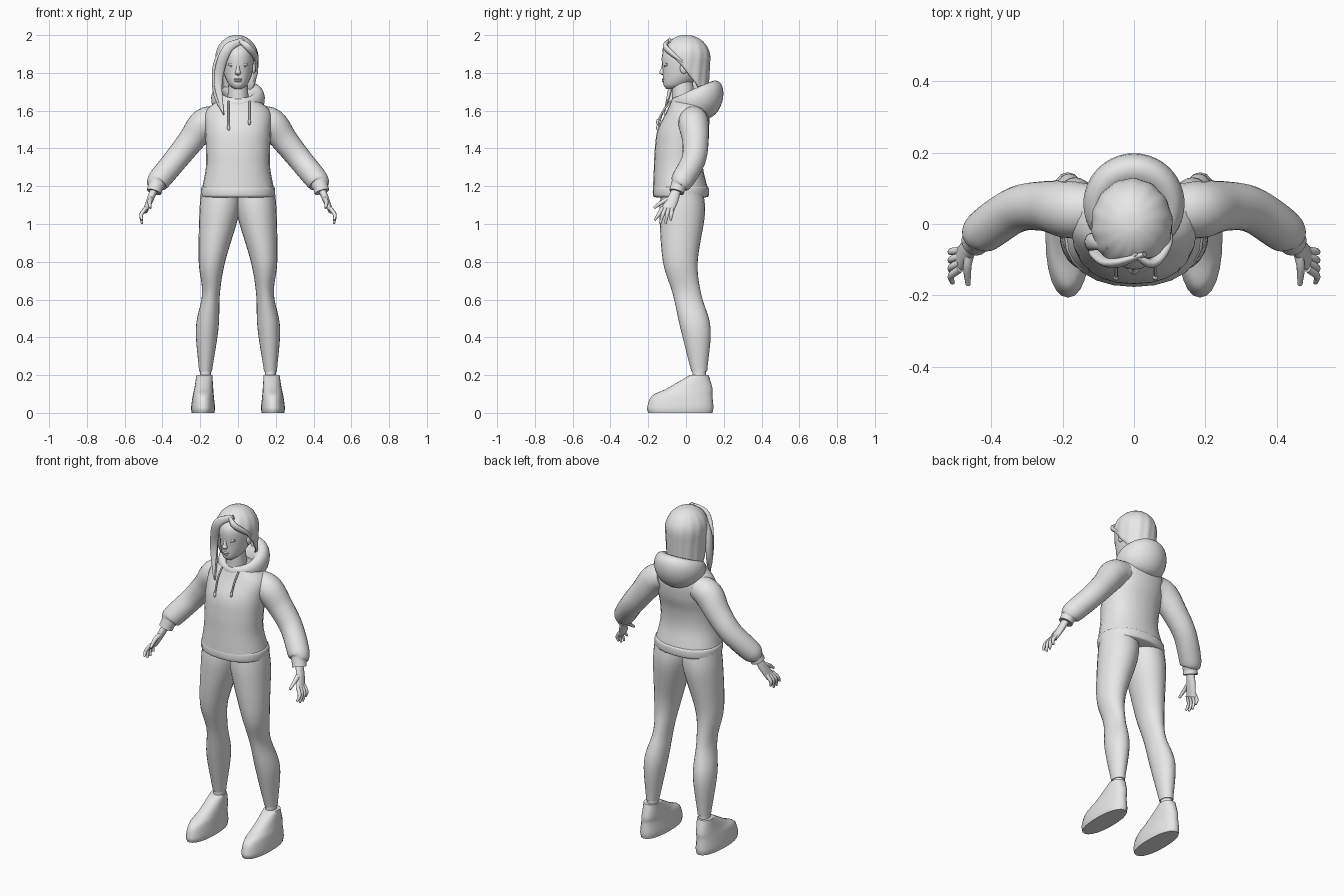
import bpy, bmesh, math
from mathutils import Vector

cube = bpy.data.objects.get("Cube")
if cube:
    bpy.data.objects.remove(cube, do_unlink=True)

colour = (0.8, 0.8, 0.8, 1)
grey = bpy.data.materials.new("light_grey")
grey.use_nodes = True
grey.diffuse_color = colour
grey.node_tree.nodes["Principled BSDF"].inputs["Base Color"].default_value = colour


def skin(name, rings, mirror=False, loop=False, open_end=False, thickness=0):
    """Joins rings of points into a smooth surface."""
    bm = bmesh.new()
    rows = [[bm.verts.new(point) for point in ring] for ring in rings]
    pairs = list(zip(rows, rows[1:]))
    if loop:
        pairs.append((rows[-1], rows[0]))
    else:
        bm.faces.new(rows[0])
        if not open_end:
            bm.faces.new(rows[-1])
    for low, high in pairs:
        for i in range(len(low)):
            bm.faces.new((low[i - 1], low[i], high[i], high[i - 1]))
    bmesh.ops.recalc_face_normals(bm, faces=bm.faces)
    mesh = bpy.data.meshes.new(name)
    bm.to_mesh(mesh)
    bm.free()
    mesh.shade_smooth()
    mesh.set_sharp_from_angle(angle=math.radians(60))
    mesh.materials.append(grey)
    obj = bpy.data.objects.new(name, mesh)
    bpy.context.collection.objects.link(obj)
    if thickness:
        obj.modifiers.new("thickness", "SOLIDIFY").thickness = thickness
    if mirror:
        obj.modifiers.new("mirror", "MIRROR").use_mirror_merge = False
    return obj


def circle(count):
    angles = [math.tau * i / count for i in range(count)]
    return [(math.cos(angle), math.sin(angle)) for angle in angles]


def spline(rows, steps=6):
    """Fills in rows along a smooth curve through the given ones."""
    rows = [Vector(row) for row in rows]
    padded = [rows[0] * 2 - rows[1]] + rows + [rows[-1] * 2 - rows[-2]]
    result = []
    for a, b, c, d in zip(padded, padded[1:], padded[2:], padded[3:]):
        for step in range(steps):
            t = step / steps
            result.append(b + (c - a) * t / 2 + (a * 2 - b * 5 + c * 4 - d) * t * t / 2
                          + (b * 3 - a - c * 3 + d) * t ** 3 / 2)
    return result + [rows[-1]]


def tube(name, rows, mirror=False, level=False, power=1, count=24):
    """Oval sections along a path: x, y, z, width radius, depth radius."""
    def bulge(value):
        return math.copysign(abs(value) ** power, value)
    rows = spline(rows)
    last = len(rows) - 1
    side, other = Vector((1, 0, 0)), Vector((0, 1, 0))
    rings = []
    for i, row in enumerate(rows):
        centre = Vector(row[:3])
        if not level:
            path = Vector(rows[min(i + 1, last)][:3]) - Vector(rows[max(i - 1, 0)][:3])
            side = path.cross(Vector((0, 1, 0))).normalized()
            other = path.cross(side).normalized()
        rings.append([centre + side * row[3] * bulge(c) + other * row[-1] * bulge(s)
                      for c, s in circle(count)])
    return skin(name, rings, mirror)


def body(name, rows, **options):
    """Level sections on the middle line: y, z, width radius, depth radius."""
    return tube(name, [(0, *row) for row in rows], level=True, **options)


def ball(name, x, y, z, wide, deep, high, mirror=False):
    angles = [math.pi * (i + .2) / 8.4 for i in range(9)]
    rows = [(x, y, z - high * math.cos(a), wide * math.sin(a), deep * math.sin(a)) for a in angles]
    return tube(name, rows, mirror, level=True, count=16)


# Sweatshirt and its ribbed hem
body("sweatshirt", [(-.03, 1.19, .19, .145), (-.04, 1.3, .17, .13), (-.035, 1.4, .17, .13),
                    (-.015, 1.5, .175, .135), (.01, 1.6, .17, .11), (0, 1.67, .08, .07)], power=.9)
body("hem", [(-.027, 1.14, .18, .13), (-.027, 1.15, .195, .147),
             (-.027, 1.19, .195, .147), (-.027, 1.2, .18, .13)], power=.9)

# Sleeves, gathered at the cuffs
tube("sleeve", [(.11, .04, 1.56, .07), (.18, .04, 1.53, .08), (.25, .05, 1.44, .07),
                (.33, .04, 1.34, .064), (.42, -.02, 1.23, .06), (.435, -.04, 1.2, .042),
                (.445, -.05, 1.17, .04)], mirror=True)

# Lowered hood, thick behind and thin at the throat
hood = []
for s, c in circle(48):
    back = (1 - s) / 2
    ring = []
    for across, up in circle(20):
        rise = up * (.03 + .07 * back)
        reach = across * (.02 + .04 * back) + .2 * rise * back
        ring.append((c * (.1 + reach), .2 * back - .065 - s * reach, 1.635 + .025 * back + rise))
    hood.append(ring)
skin("hood", hood, loop=True)

# Drawstrings with knotted ends
for x, end in ((-.05, 1.51), (.06, 1.54)):
    tube("drawstring", [(x, -.08, 1.65, .005), (x, -.12, 1.6, .005), (x, -.15, end, .005)], count=8)
    ball("drawstring_knot", x, -.15, end, .008, .008, .016)

# Leggings, ankles and shoes
tube("legging", [(.09, -.02, 1.18, .105, .11), (.1, -.02, 1.05, .105, .12),
                 (.138, -.03, .8, .07, .092), (.143, .005, .63, .047, .075),
                 (.163, .05, .45, .06, .08), (.172, .07, .22, .034, .042)], mirror=True, level=True)
tube("ankle", [(.172, .07, .15, .03, .036), (.172, .07, .25, .03, .036)], mirror=True, level=True)
tube("shoe", [(.185, -.03, 0, .06, .17), (.185, -.03, .03, .063, .175), (.184, -.02, .09, .056, .16),
              (.181, .02, .13, .05, .12), (.178, .07, .2, .042, .05)],
     mirror=True, level=True, power=.9)

# Hands
tube("palm", [(.445, -.05, 1.18, .02, .024), (.465, -.07, 1.13, .018, .03),
              (.49, -.1, 1.07, .013, .034)], mirror=True)
for i, finger in enumerate(("index", "middle", "ring", "little")):
    root, tip = .017 * i - .125, .028 * i - .165
    tube(finger + "_finger", [(.487, root, 1.085, .011), (.512, (root + tip) / 2, 1.05, .01),
                              (.508, tip, 1 + .009 * (i - 1.5) ** 2, .006)], mirror=True, count=10)
tube("thumb", [(.458, -.07, 1.14, .014), (.467, -.12, 1.12, .012), (.465, -.17, 1.085, .007)],
     mirror=True, count=10)

# Neck, head and ears
body("neck", [(-.01, 1.6, .06, .065), (-.02, 1.76, .05, .055)])
body("head", [(-.075, 1.715, .02, .03), (-.05, 1.74, .05, .07), (-.02, 1.8, .075, .103),
              (-.013, 1.9, .084, .113), (-.01, 1.96, .06, .07)])
ball("ear", .083, -.012, 1.825, .011, .02, .03, mirror=True)

# Face
body("nose", [(-.11, 1.865, .008, .01), (-.122, 1.82, .01, .012), (-.126, 1.8, .015, .015),
              (-.11, 1.785, .008, .01)], count=16)
ball("eye", .034, -.104, 1.845, .015, .013, .01, mirror=True)
for name, z, lift in (("upper_eyelid", 1.848, .007), ("lower_eyelid", 1.842, -.007),
                      ("eyebrow", 1.866, .006)):
    tube(name, [(.016, -.112, z, .004), (.034, -.113, z + lift, .004), (.053, -.098, z, .003)],
         mirror=True, count=8)
for name, z, wide in (("upper_lip", 1.766, .022), ("lower_lip", 1.757, .018)):
    ball(name, 0, -.119, z, wide, .009, .006)

# Hair shell, tucked behind the left ear and longer on the right
hair = []
for row in range(1, 17):
    t = row / 16
    ring = []
    for i, (c, s) in enumerate(circle(84)):
        edge = 1.81 + .15 * c + .12 * min(s, 0)
        z = 2 - (2 - edge) * t * t
        rise = (z - 1.88) / .121
        radius = math.sqrt(1 - rise * rise) if rise > 0 else 1 + rise / 20
        radius *= 1 + .02 * t * math.sin(math.tau * i / 6 + 4 * t)
        ring.append((.114 * radius * s - .006, -.128 * radius * c, z))
    hair.append(ring)
skin("hair", hair, open_end=True, thickness=.012)


def lock(name, points, wide, deep):
    taper = (.5, 1, .9, .2)
    tube(name, [(*point, wide * k, deep * k) for point, k in zip(points, taper)])


# Loose locks sweeping from the parting
lock("right_fringe", [(.03, -.085, 1.975), (-.06, -.11, 1.92), (-.105, -.08, 1.76),
                      (-.08, -.115, 1.59)], .026, .014)
lock("right_side_lock", [(-.07, -.06, 1.95), (-.115, -.05, 1.84), (-.115, -.06, 1.69),
                         (-.075, -.115, 1.58)], .018, .024)
lock("left_fringe", [(0, -.085, 1.975), (.05, -.11, 1.94), (.09, -.06, 1.89),
                     (.1, .01, 1.84)], .018, .013)
